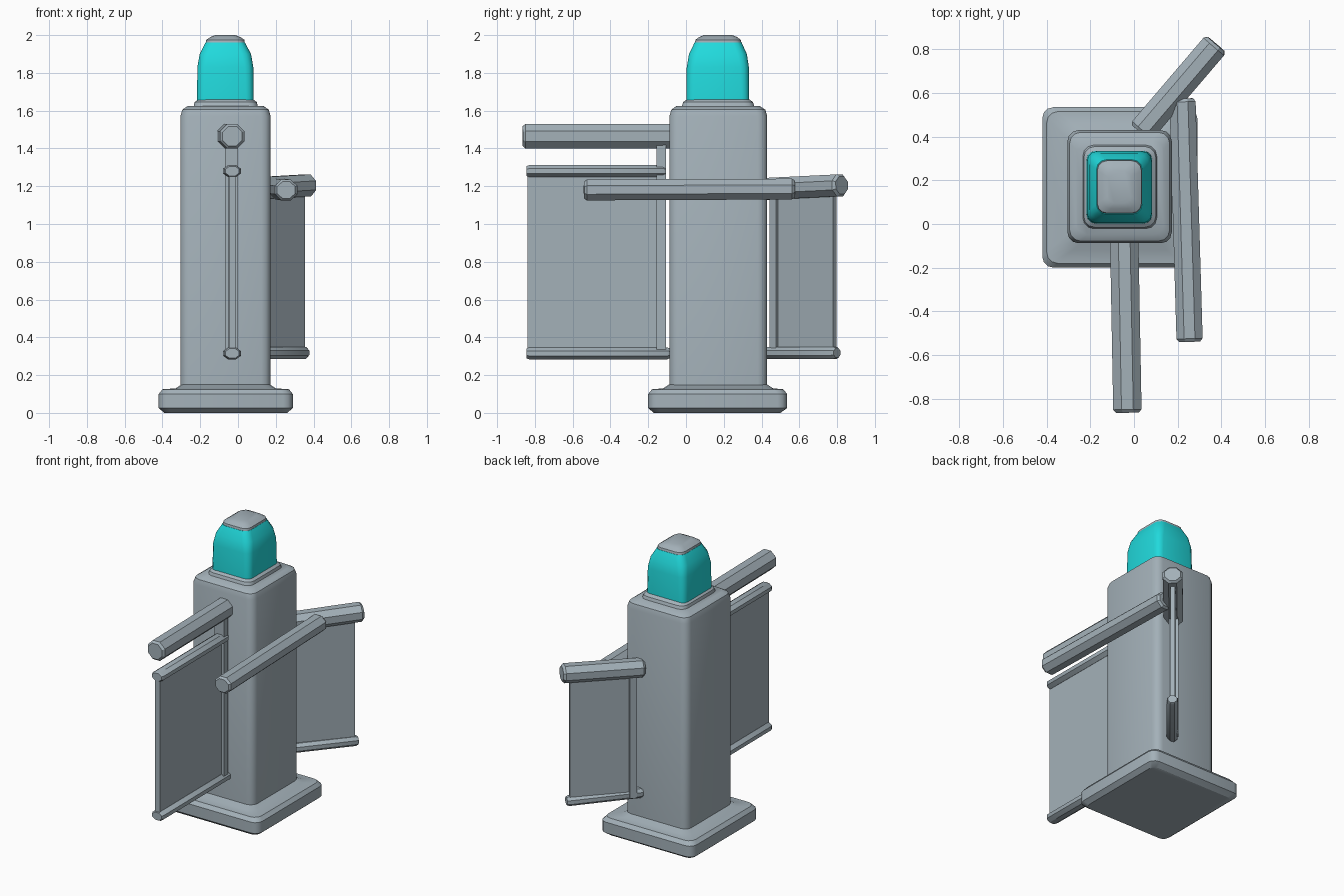
import bpy, math
from mathutils import Vector

if "Cube" in bpy.data.objects:
    bpy.data.objects.remove(bpy.data.objects["Cube"])


def material(name, rgb):
    m = bpy.data.materials.new(name)
    m.diffuse_color = (*rgb, 1)
    m.use_nodes = True
    m.node_tree.nodes["Principled BSDF"].inputs["Base Color"].default_value = m.diffuse_color
    return m


GREY = material("blue_grey_metal", (0.37, 0.44, 0.485))
CYAN = material("cyan_glass", (0.015, 0.70, 0.72))


def skin(name, rings, mat):
    """Join equal-length rings of points into a capped solid."""
    n = len(rings[0])
    faces = [tuple(range(n))[::-1], tuple((len(rings) - 1) * n + i for i in range(n))]
    for k in range(len(rings) - 1):
        for i in range(n):
            j = (i + 1) % n
            faces.append((k * n + i, k * n + j, (k + 1) * n + j, (k + 1) * n + i))
    me = bpy.data.meshes.new(name)
    me.from_pydata([tuple(p) for r in rings for p in r], [], faces)
    me.materials.append(mat)
    me.shade_smooth()
    me.set_sharp_from_angle(angle=math.radians(32))
    ob = bpy.data.objects.new(name, me)
    bpy.context.collection.objects.link(ob)
    return ob


def tower(name, sections, mat, seg=3):
    """Stack of rounded rectangles: (z, x0, x1, y0, y1, corner radius)."""
    rings = []
    for z, x0, x1, y0, y1, r in sections:
        ring = []
        corners = [(x1 - r, y1 - r), (x0 + r, y1 - r), (x0 + r, y0 + r), (x1 - r, y0 + r)]
        for q, (cx, cy) in enumerate(corners):
            for s in range(seg + 1):
                a = math.pi / 2 * (q + s / seg)
                ring.append((cx + r * math.cos(a), cy + r * math.sin(a), z))
        rings.append(ring)
    return skin(name, rings, mat)


def rod(name, p, q, rw, rh, sides=8):
    """Horizontal rod with softened ends; rw = half width, rh = half height."""
    p, q = Vector(p), Vector(q)
    d = (q - p).normalized()
    side = d.cross(Vector((0, 0, 1))).normalized()
    up = side.cross(d)
    rings = []
    for c, k in ((p, 0.8), (p + d * 0.015, 1), (q - d * 0.015, 1), (q, 0.8)):
        ring = []
        for i in range(sides):
            a = 2 * math.pi * (i + 0.5) / sides
            s = k / math.cos(math.pi / sides)
            ring.append(c + side * (rw * s * math.cos(a)) + up * (rh * s * math.sin(a)))
        rings.append(ring)
    return skin(name, rings, GREY)


def panel(name, p, q, z0, z1, t):
    """Upright slab between two plan points, t = thickness."""
    p, q = Vector((*p, 0)), Vector((*q, 0))
    side = (q - p).normalized().cross(Vector((0, 0, 1))) * t / 2
    base = [p + side, q + side, q - side, p - side]
    return skin(name, [[b + Vector((0, 0, z)) for b in base] for z in (z0, z1)], GREY)


# plinth, pillar and collar
tower("base", [(0, -.39, .26, -.17, .50, .04), (.025, -.42, .29, -.20, .535, .05),
               (.10, -.42, .29, -.20, .535, .05), (.125, -.40, .27, -.18, .515, .05),
               (.13, -.33, .20, -.12, .46, .05), (.15, -.30, .17, -.09, .43, .05)], GREY)
tower("pillar", [(.12, -.305, .173, -.088, .43, .05), (1.57, -.305, .173, -.088, .43, .05),
                 (1.605, -.295, .163, -.078, .42, .05), (1.625, -.265, .135, -.05, .39, .05)], GREY)
tower("collar", [(1.60, -.24, .11, -.03, .37, .05), (1.645, -.23, .10, -.015, .355, .05),
                 (1.66, -.21, .08, .005, .335, .04)], GREY)

# lamp and its cap
tower("lamp", [(1.645, -.217, .083, .002, .335, .04), (1.83, -.215, .081, .004, .333, .045),
               (1.90, -.203, .069, .016, .322, .05), (1.96, -.172, .037, .045, .295, .045)], CYAN)
tower("lamp_cap", [(1.95, -.172, .037, .045, .295, .045), (1.975, -.168, .034, .05, .29, .045),
                   (1.99, -.145, .012, .07, .27, .04), (2.0, -.12, -.015, .095, .245, .03)], GREY)

# front arm with hanging banner
rod("front_arm", (-.03, -.865, 1.465), (-.045, -.06, 1.465), .065, .065)
rod("front_banner_top_rail", (-.03, -.845, 1.28), (-.035, -.105, 1.28), .045, .032)
rod("front_banner_bottom_rail", (-.03, -.845, .315), (-.035, -.085, .315), .045, .032)
panel("front_banner", (-.03, -.838), (-.035, -.14), .315, 1.28, .035)
panel("front_post", (-.035, -.155), (-.035, -.107), .30, 1.46, .07)

# long side arm
rod("side_arm", (.255, -.54, 1.18), (.222, .575, 1.185), .06, .055)

# diagonal back arm with hanging banner
rod("back_arm", (.03, .42, 1.185), (.376, .825, 1.205), .062, .058)
rod("back_banner_bottom_rail", (.04, .42, .318), (.357, .80, .318), .035, .032)
panel("back_banner", (.07, .472), (.343, .787), .315, 1.18, .03)
panel("back_post", (.062, .462), (.092, .497), .30, 1.18, .06)
